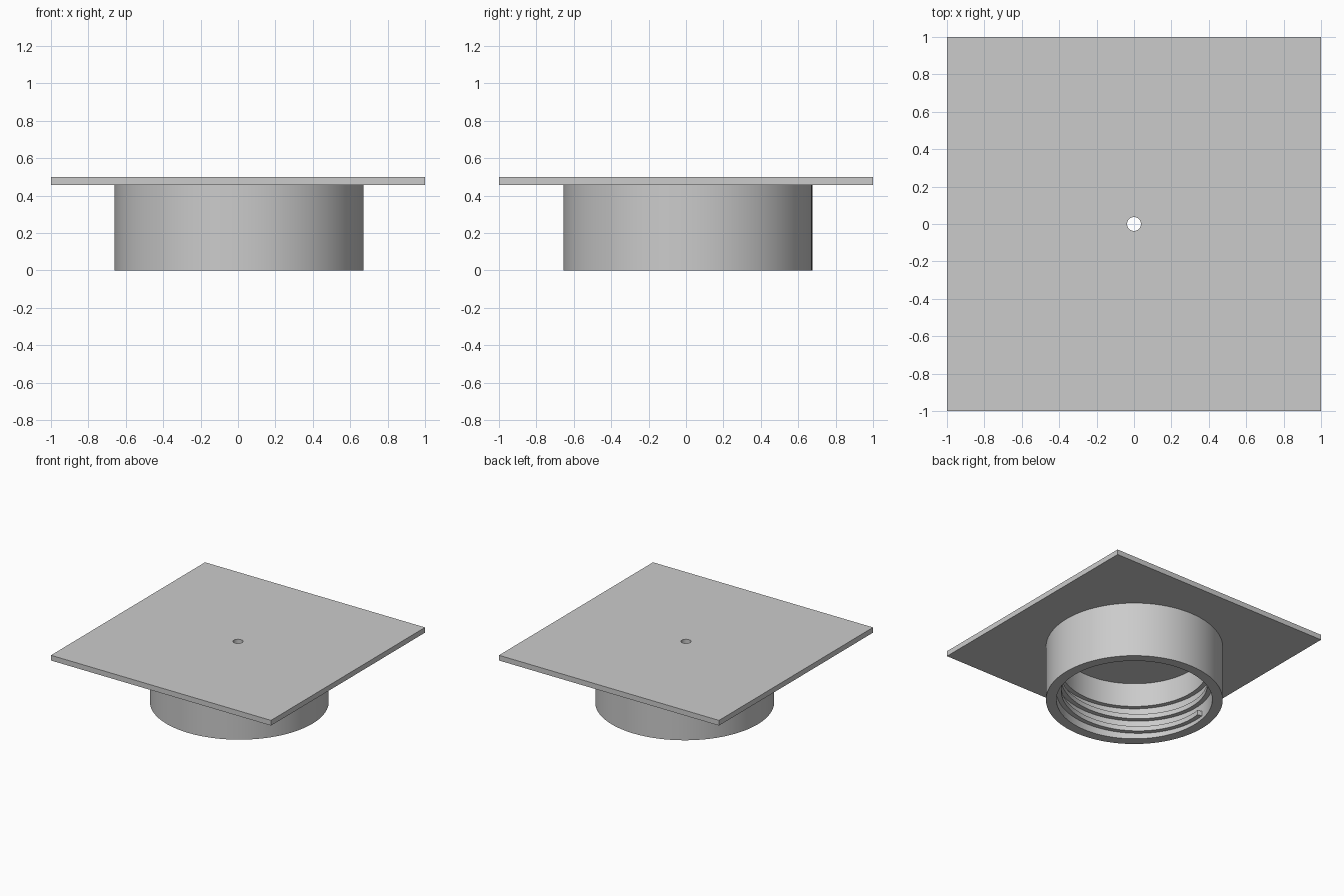
import bpy, bmesh, math
from math import cos, sin, pi

if "Cube" in bpy.data.objects:
    bpy.data.objects.remove(bpy.data.objects["Cube"])

CENTER = (0.005, 0.01)
SEGMENTS = 96
PLATE_BOTTOM, PLATE_TOP = 0.457, 0.5
OUTER, BORE, THREAD = 0.666, 0.587, 0.55

grey = bpy.data.materials.new("light grey")
grey.use_nodes = True
colour = (0.6, 0.6, 0.6, 1)
grey.diffuse_color = colour
grey.node_tree.nodes["Principled BSDF"].inputs["Base Color"].default_value = colour


def finish(bm, name, location=(0, 0, 0)):
    bmesh.ops.recalc_face_normals(bm, faces=bm.faces)
    mesh = bpy.data.meshes.new(name)
    bm.to_mesh(mesh)
    bm.free()
    mesh.materials.append(grey)
    obj = bpy.data.objects.new(name, mesh)
    bpy.context.collection.objects.link(obj)
    obj.location = location
    bpy.ops.object.select_all(action="DESELECT")
    obj.select_set(True)
    bpy.context.view_layer.objects.active = obj
    bpy.ops.object.shade_smooth_by_angle(angle=math.radians(30))
    return obj


def sweep(bm, sections, closed):
    """Skin a list of closed cross-sections."""
    rings = [[bm.verts.new(p) for p in s] for s in sections]
    pairs = list(zip(rings, rings[1:]))
    if closed:
        pairs.append((rings[-1], rings[0]))
    else:
        bm.faces.new(rings[0])
        bm.faces.new(rings[-1])
    for a, b in pairs:
        for i in range(len(a)):
            j = (i + 1) % len(a)
            bm.faces.new((a[i], a[j], b[j], b[i]))


def section(profile, angle, lift=0):
    return [(r * cos(angle), r * sin(angle), z + lift) for r, z in profile]


# Square plate with a small central through hole
def square_point(a):
    k = 1 / max(abs(cos(a)), abs(sin(a)))
    return k * cos(a), k * sin(a)


bm = bmesh.new()
hole = 0.037
plate = []
for i in range(32):
    a = 2 * pi * i / 32
    inner, outer = (hole * cos(a), hole * sin(a)), square_point(a)
    plate.append([(*inner, PLATE_BOTTOM), (*outer, PLATE_BOTTOM),
                  (*outer, PLATE_TOP), (*inner, PLATE_TOP)])
sweep(bm, plate, True)
finish(bm, "square_plate")

# Collar with a wide threaded mouth and a narrower upper bore
collar = [(OUTER, 0), (OUTER, PLATE_BOTTOM), (THREAD, PLATE_BOTTOM),
          (THREAD, 0.26), (BORE, 0.26), (BORE, 0)]
bm = bmesh.new()
sweep(bm, [section(collar, 2 * pi * i / SEGMENTS) for i in range(SEGMENTS)], True)
finish(bm, "collar", (*CENTER, 0))

# Helical ridge inside the mouth
pitch, turns, start = 0.106, 1.8, math.radians(-190)
ridge = [(BORE + 0.01, -0.02), (THREAD, -0.02), (THREAD, 0.02), (BORE + 0.01, 0.02)]
steps = int(SEGMENTS * turns)
bm = bmesh.new()
sweep(bm, [section(ridge, start + 2 * pi * i / SEGMENTS, 0.05 + pitch * i / SEGMENTS)
           for i in range(steps + 1)], False)
finish(bm, "inner_thread", (*CENTER, 0))
